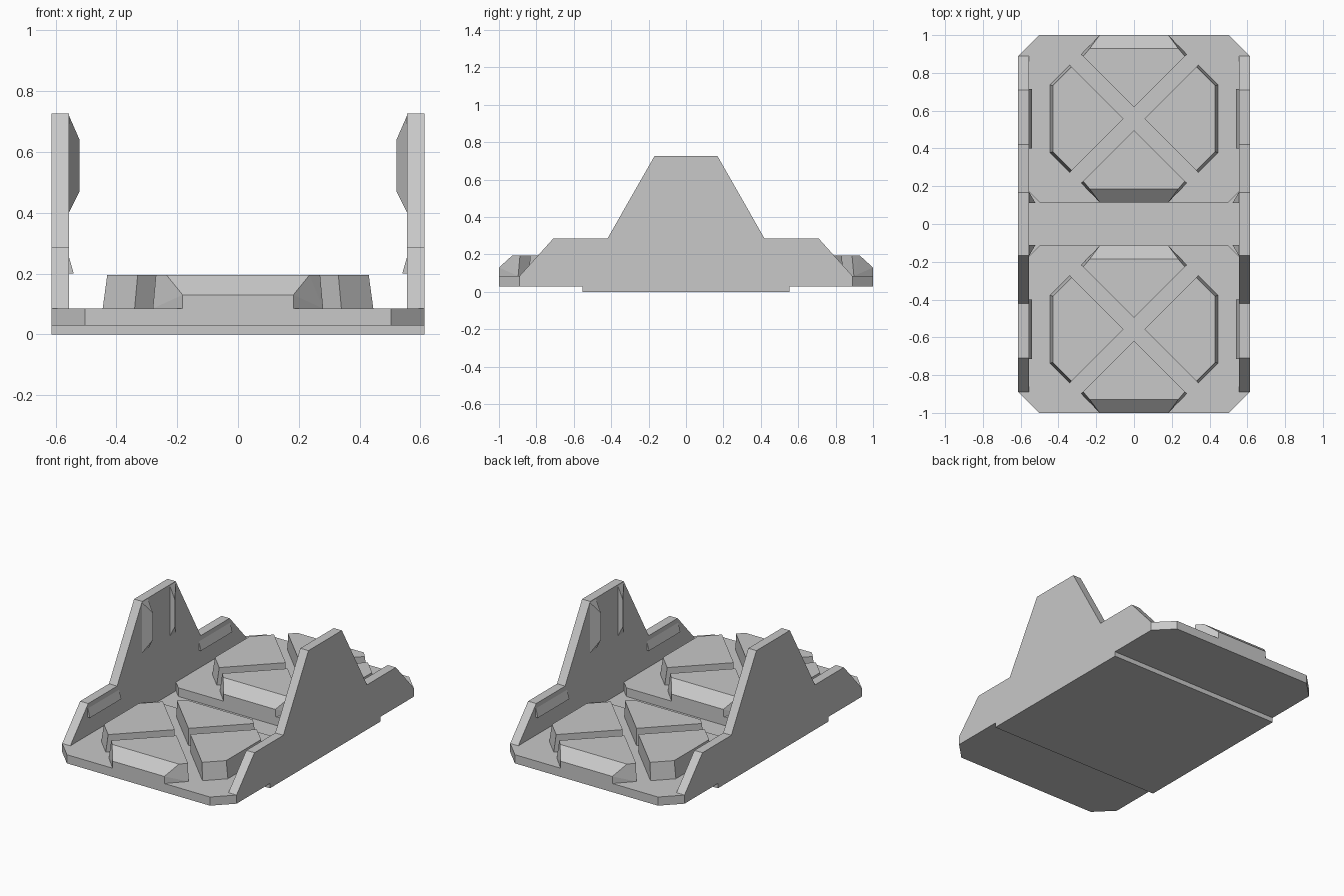
import bpy, bmesh
from mathutils import Matrix, Vector

cube = bpy.data.objects.get("Cube")
if cube:
    bpy.data.objects.remove(cube, do_unlink=True)

grey = bpy.data.materials.new("plain_grey")
grey.use_nodes = True
colour = (0.58, 0.58, 0.58, 1)
grey.diffuse_color = colour
grey.node_tree.nodes["Principled BSDF"].inputs["Base Color"].default_value = colour

HALF_X, WALL_X = 0.613, 0.556      # outer and inner wall faces
FLOOR, DECK, PAD = 0.03, 0.085, 0.195
CENTRE, REACH = 0.5575, 0.4425     # deck centre and half length


def finish(name, bm, matrix=Matrix()):
    bm.transform(matrix)
    bmesh.ops.recalc_face_normals(bm, faces=bm.faces)
    mesh = bpy.data.meshes.new(name)
    bm.to_mesh(mesh)
    bm.free()
    mesh.materials.append(grey)
    obj = bpy.data.objects.new(name, mesh)
    bpy.context.collection.objects.link(obj)
    return obj


def prism(name, outline, offset, matrix=Matrix()):
    """Extrude a closed outline of 3D points along an offset."""
    bm = bmesh.new()
    face = bm.faces.new([bm.verts.new(p) for p in outline])
    new = bmesh.ops.extrude_face_region(bm, geom=[face], use_keep_orig=True)["geom"]
    bmesh.ops.translate(bm, vec=offset, verts=[v for v in new if isinstance(v, bmesh.types.BMVert)])
    return finish(name, bm, matrix)


def hull(name, points, matrix=Matrix()):
    """Solid faceted block around a few corner points."""
    bm = bmesh.new()
    for p in points:
        bm.verts.new(p)
    bmesh.ops.convex_hull(bm, input=bm.verts)
    bmesh.ops.dissolve_limit(bm, angle_limit=0.01, verts=bm.verts, edges=bm.edges)
    return finish(name, bm, matrix)


def both(u, v, z):
    return [(u, v, z), (u, -v, z)]


# Central underside slab, which is also the floor of the middle channel
y = CENTRE - 0.003
prism("base_slab", [(-HALF_X, -y, 0), (HALF_X, -y, 0), (HALF_X, y, 0), (-HALF_X, y, 0)], (0, 0, FLOOR))

# Pad corners, pointing outward along +x with the tip at the deck centre
side_pad = [(0.055, 0, DECK), (0.055, 0, PAD)]
side_pad += both(0.34, 0.285, DECK) + both(0.445, 0.18, DECK)
side_pad += both(0.33, 0.275, PAD) + both(0.43, 0.175, PAD)
end_pad = [(0.06, 0, DECK), (0.06, 0, PAD)]
end_pad += both(0.34, 0.28, DECK) + both(REACH, 0.182, DECK) + both(REACH, 0.182, 0.13)
end_pad += both(0.33, 0.27, PAD) + both(0.371, 0.235, PAD)

# Two chamfered decks, each with four raised pads
half = [(0.503, 1), (HALF_X, 0.89), (WALL_X, 0.89), (WALL_X, 0.171), (0.5, 0.115)]
outline = [(x, y, FLOOR) for x, y in half] + [(-x, y, FLOOR) for x, y in reversed(half)]
for end, sign in (("back", 1), ("front", -1)):
    prism(end + "_deck", outline, (0, 0, DECK - FLOOR), Matrix.Diagonal((1, sign, 1, 1)))
    for i, label in enumerate(("left", "back", "right", "front")):
        spin = Matrix.Translation((0, sign * CENTRE, 0)) @ Matrix.Rotation(i * 1.5707963, 4, 'Z')
        hull(f"{end}_deck_{label}_pad", end_pad if i % 2 else side_pad, spin)

# Stepped side walls with inner ribs
profile = [(0.89, FLOOR), (0.89, DECK), (0.71, 0.285), (0.42, 0.285), (0.168, 0.727)]
wall = [(WALL_X, y, z) for y, z in profile] + [(WALL_X, -y, z) for y, z in reversed(profile)]
tall_rib = [(WALL_X, y, z) for y in (0.11, 0.17) for z in (0.40, 0.72)]
tall_rib += [(0.521, 0.11, 0.47), (0.521, 0.11, 0.64)]
low_rib = [(x, y, z) for y in (0.40, 0.715) for x, z in ((WALL_X, 0.255), (WALL_X, 0.2), (0.54, 0.2))]
for side, sx in (("left", 1), ("right", -1)):
    prism(side + "_wall", wall, (HALF_X - WALL_X, 0, 0), Matrix.Diagonal((sx, 1, 1, 1)))
    for end, sy in (("back", 1), ("front", -1)):
        flip = Matrix.Diagonal((sx, sy, 1, 1))
        hull(f"{side}_{end}_tall_rib", tall_rib, flip)
        hull(f"{side}_{end}_low_rib", low_rib, flip)
